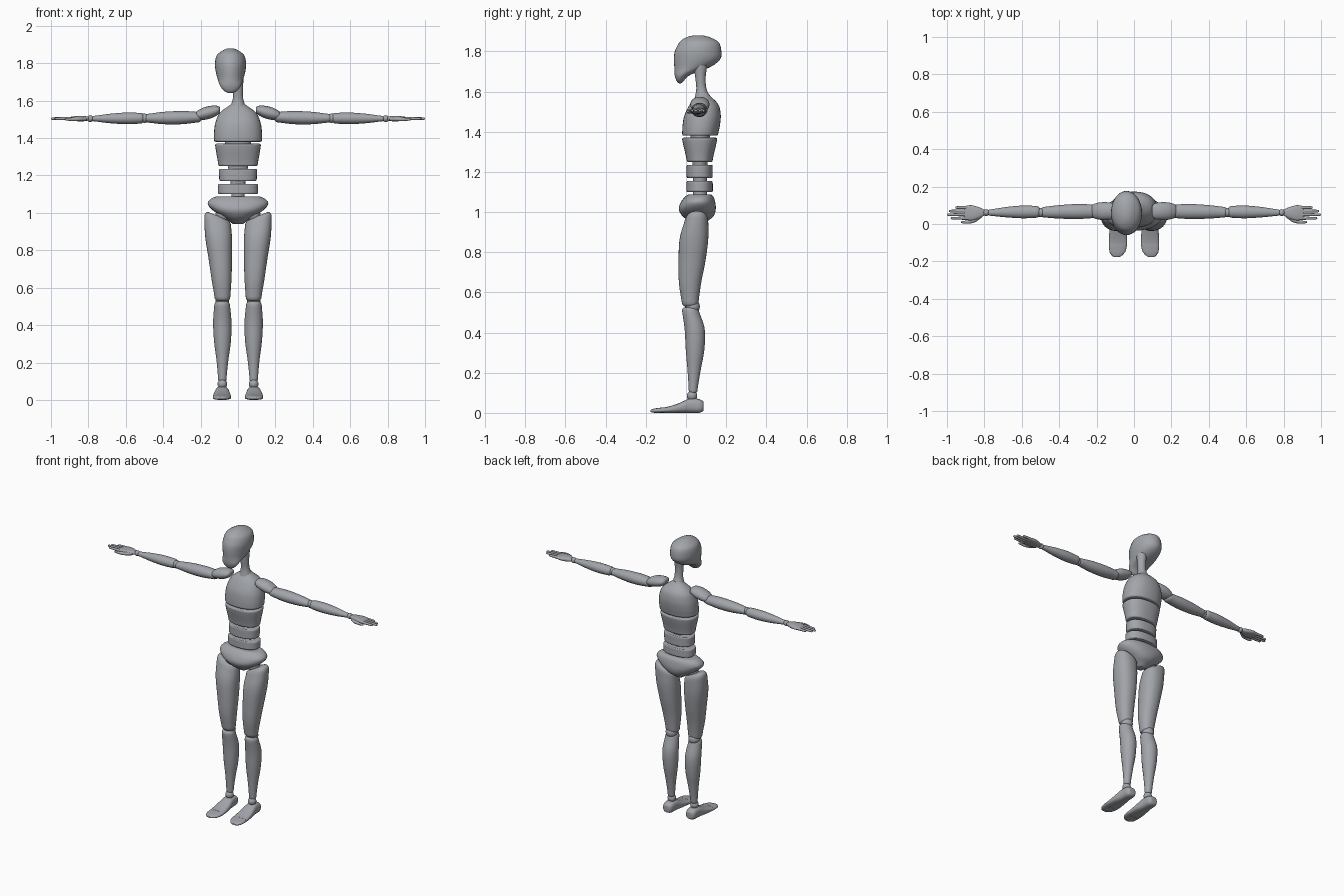
import bpy, bmesh, math
from mathutils import Vector

cube = bpy.data.objects.get("Cube")
if cube:
    bpy.data.objects.remove(cube, do_unlink=True)

SIDES = 32
RINGS = 28
# Each length axis with the two axes of its cross-section
AXES = {"x": (0, 1, 2), "y": (1, 0, 2), "z": (2, 0, 1)}

grey = bpy.data.materials.new("mannequin grey")
grey.use_nodes = True
colour = (.36, .375, .4, 1)
grey.diffuse_color = colour
grey.node_tree.nodes["Principled BSDF"].inputs["Base Color"].default_value = colour


def finish(name, bm, mirror):
    """Turn a bmesh into a smooth shaded object, optionally mirrored across x."""
    bmesh.ops.recalc_face_normals(bm, faces=bm.faces)
    mesh = bpy.data.meshes.new(name)
    bm.to_mesh(mesh)
    bm.free()
    mesh.materials.append(grey)
    mesh.shade_smooth()
    mesh.set_sharp_from_angle(angle=math.radians(40))
    obj = bpy.data.objects.new(name, mesh)
    bpy.context.scene.collection.objects.link(obj)
    if mirror:
        obj.modifiers.new("other side", "MIRROR")


def blend(values, t):
    """Smooth curve through evenly spaced values."""
    last = len(values) - 1
    i = min(int(t * last), max(last - 1, 0))
    u = t * last - i
    a, b, c, d = [values[min(max(i + k, 0), last)] for k in (-1, 0, 1, 2)]
    return b + u * ((c - a) + u * ((2 * a - 5 * b + 4 * c - d)
                                   + u * (3 * b - a - 3 * c + d))) / 2


def rounding(distance, length, flat):
    """Scale of a ring near a domed end whose flat centre has the given size."""
    if distance >= length:
        return 1
    return flat + (1 - flat) * math.sqrt(1 - (1 - distance / length) ** 2)


def loft(name, axis, start, end, centre_a, centre_b, half_a, half_b,
         dome=(0, 0), flat=.5, mirror=False, power=1, tilt=0):
    """Skin rounded rings along an axis, with centres and half sizes from curves."""
    along, across_a, across_b = AXES[axis]
    bm = bmesh.new()
    rings = []
    for n in range(RINGS + 1):
        t = (1 - math.cos(math.pi * n / RINGS)) / 2
        length = end - start
        scale = (rounding(t * length, dome[0], flat)
                 * rounding((1 - t) * length, dome[1], flat))
        ring = []
        for k in range(SIDES):
            angle = math.tau * k / SIDES
            c, s = math.cos(angle), math.sin(angle)
            offset = math.copysign(abs(c) ** power, c) * blend(half_a, t) * scale
            co = Vector()
            co[along] = start + t * length + tilt * offset * t ** 4
            co[across_a] = blend(centre_a, t) + offset
            co[across_b] = (blend(centre_b, t)
                            + math.copysign(abs(s) ** power, s) * blend(half_b, t) * scale)
            ring.append(bm.verts.new(co))
        rings.append(ring)
    for low, high in zip(rings, rings[1:]):
        for k in range(SIDES):
            j = (k + 1) % SIDES
            bm.faces.new((low[k], low[j], high[j], high[k]))
    bm.faces.new(rings[0])
    bm.faces.new(rings[-1])
    finish(name, bm, mirror)


def joint(name, centre, radius):
    """A ball joint on both sides of the body."""
    bm = bmesh.new()
    bmesh.ops.create_uvsphere(bm, u_segments=24, v_segments=14, radius=radius)
    bmesh.ops.translate(bm, verts=bm.verts, vec=centre)
    finish(name, bm, True)


# Head, set a little to its right, with the jaw reaching forward
loft("head", "z", 1.64, 1.88, centre_a=[-.04],
     centre_b=[-.03, -.02, .03, .055, .06, .065, .06],
     half_a=[.03, .056, .07, .08, .083, .075, .05],
     half_b=[.015, .036, .088, .115, .116, .102, .08], dome=(.02, .04), flat=.1)
loft("neck", "z", 1.55, 1.73, centre_a=[0], centre_b=[.085, .077, .072, .072],
     half_a=[.045, .028, .027, .03], half_b=[.045, .026, .026, .033])

# Torso segments around a narrow inner spine
loft("chest", "z", 1.38, 1.59, centre_a=[0], centre_b=[.07, .076, .083, .09, .085],
     half_a=[.128, .128, .12, .095, .03], half_b=[.089, .093, .09, .07, .028],
     dome=(.01, 0), flat=.93, power=.9)
bands = [("rib_band", 1.25, 1.37, .105, .123, .064, .088),
         ("upper_waist", 1.17, 1.235, .1, .102, .065, .065),
         ("lower_waist", 1.1, 1.155, .108, .108, .066, .065)]
for name, low, high, wide_low, wide_high, deep_low, deep_high in bands:
    loft(name, "z", low, high, centre_a=[0], centre_b=[.068], half_a=[wide_low, wide_high],
         half_b=[deep_low, deep_high], dome=(.01, .01), flat=.92, power=.85)
loft("spine", "z", 1.05, 1.4, centre_a=[0], centre_b=[.07],
     half_a=[.035, .04, .06, .07], half_b=[.035, .035, .04, .05])
loft("pelvis", "z", .94, 1.087, centre_a=[0], centre_b=[.062, .06, .056, .06, .068],
     half_a=[.03, .08, .135, .162, .14], half_b=[.03, .075, .092, .085, .068],
     dome=(.01, .02), flat=.8, power=.9)

# Legs
joint("hip_joint", (.08, .05, .99), .04)
loft("thigh", "z", .53, .985, centre_a=[.083, .088, .095, .104, .11],
     centre_b=[.021, .02, .03, .04, .055], half_a=[.041, .053, .063, .072, .071],
     half_b=[.04, .055, .067, .071, .055], dome=(.02, .03), flat=.65,
     mirror=True, power=.9, tilt=.4)
joint("knee_joint", (.084, .032, .53), .037)
loft("shin", "z", .1, .525, centre_a=[.084, .083, .085], centre_b=[.035, .04, .045, .043, .02],
     half_a=[.022, .031, .045, .049, .041], half_b=[.021, .032, .046, .05, .041],
     dome=(.01, .02), flat=.7, mirror=True)
joint("ankle_joint", (.084, .03, .085), .026)

# Foot, with a separate toe cap
loft("foot", "y", -.106, .088, centre_a=[.086, .085], centre_b=[.014, .023, .036, .033],
     half_a=[.049, .046, .037, .034], half_b=[.014, .023, .036, .033],
     dome=(0, .03), mirror=True, power=.75)
loft("toe_cap", "y", -.177, -.107, centre_a=[.092, .088, .086], centre_b=[.01, .012, .014],
     half_a=[.032, .044, .049], half_b=[.01, .012, .014],
     dome=(.03, 0), flat=.3, mirror=True, power=.75)

# Arms
loft("shoulder_cap", "x", .095, .23, centre_a=[.069], centre_b=[1.55, 1.54, 1.53, 1.52],
     half_a=[.04, .047, .046, .035], half_b=[.022, .033, .033, .022],
     dome=(.02, .02), flat=.4, mirror=True)
loft("upper_arm", "x", .195, .5, centre_a=[.068, .066, .063],
     centre_b=[1.512, 1.508, 1.506], half_a=[.035, .04, .036, .027],
     half_b=[.027, .035, .033, .022], dome=(.02, .02), mirror=True)
joint("elbow_joint", (.5, .062, 1.506), .025)
loft("forearm", "x", .503, .78, centre_a=[.065, .064, .061], centre_b=[1.506, 1.504],
     half_a=[.031, .034, .027, .016], half_b=[.028, .031, .025, .014],
     dome=(.02, .01), mirror=True)
joint("wrist_joint", (.79, .061, 1.504), .018)
loft("palm", "x", .795, .91, centre_a=[.061, .059, .061], centre_b=[1.504],
     half_a=[.015, .032, .041, .034], half_b=[.01, .015, .013, .008],
     dome=(.01, .01), flat=.6, mirror=True, power=.8)

# Four fingers side by side and a thumb
fingers = ("index", "middle", "ring", "little")
for i, (finger, tip) in enumerate(zip(fingers, (.98, 1, .99, .955))):
    loft(finger + "_finger", "x", .88, tip, centre_a=[.031 + .019 * i], centre_b=[1.504],
         half_a=[.009, .007], half_b=[.009, .007], dome=(0, .01), flat=.1, mirror=True)
loft("thumb", "x", .81, .925, centre_a=[.045, .022, .011, .01], centre_b=[1.5],
     half_a=[.01, .012, .009, .006], half_b=[.009, .01, .009, .006],
     dome=(.01, .01), flat=.1, mirror=True)
